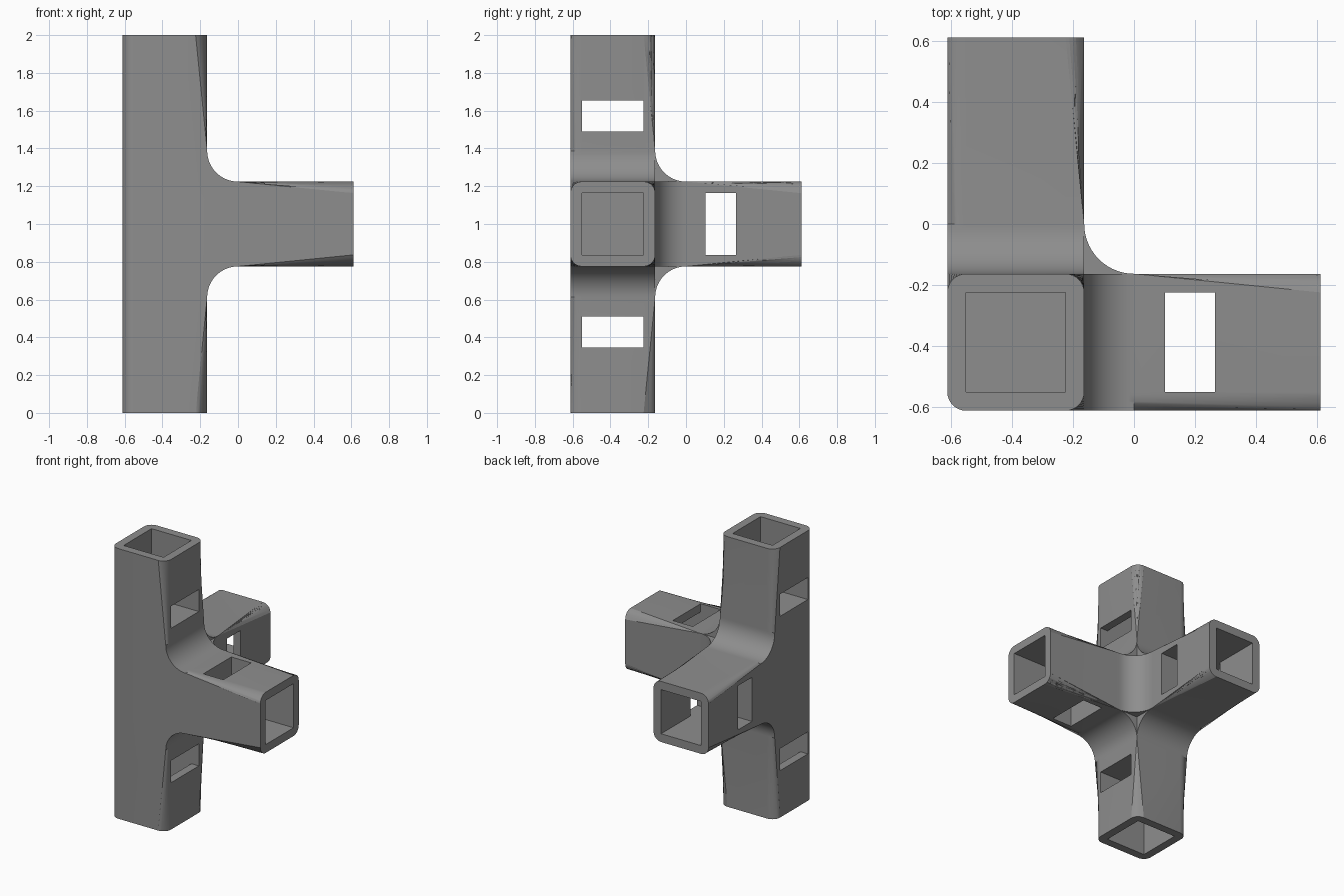
import bpy, bmesh, math
from mathutils import Vector

if "Cube" in bpy.data.objects:
    bpy.data.objects.remove(bpy.data.objects["Cube"])

# Connector laid out in small units: 98 tall, 22 wide tubes, scaled to 2 high
S = 2 / 98
W, WALL, R, LEG, ARM = 22, 3, 8, 98, 60
LO, HI = 38, 60            # height range of the side arms
BORE, SLOT = 25, 8

grey = bpy.data.materials.new("grey plastic")
grey.diffuse_color = (0.27, 0.27, 0.27, 1)
grey.use_nodes = True
grey.node_tree.nodes["Principled BSDF"].inputs["Base Color"].default_value = grey.diffuse_color


def place(x, y, z):
    return Vector(((x - ARM / 2) * S, (y - ARM / 2) * S, z * S))


def cove(cx, cy, a0, n=14):
    """Quarter arc of the inside fillet, swept clockwise from a0 degrees."""
    return [(cx + R * math.cos(math.radians(a0 - 90 * i / n)),
             cy + R * math.sin(math.radians(a0 - 90 * i / n))) for i in range(n + 1)]


def make_object(name, bm):
    bmesh.ops.recalc_face_normals(bm, faces=bm.faces)
    mesh = bpy.data.meshes.new(name)
    bm.to_mesh(mesh)
    bm.free()
    mesh.materials.append(grey)
    ob = bpy.data.objects.new(name, mesh)
    bpy.context.collection.objects.link(ob)
    return ob


def prism(name, outline, to3d, sharp, lo, hi):
    """Extrude an outline and round its long edges, leaving the tube ends sharp."""
    bm = bmesh.new()
    rings = [[bm.verts.new(place(*to3d(a, b, c))) for a, b in outline] for c in (lo, hi)]
    n = len(outline)
    for ring in rings:
        bm.faces.new(ring)
    for i in range(n):
        bm.faces.new((rings[0][i], rings[0][(i + 1) % n], rings[1][(i + 1) % n], rings[1][i]))
    edges = [bm.edges.get((r[i], r[(i + 1) % n])) for r in rings
             for i in range(n) if not sharp(outline[i], outline[(i + 1) % n])]
    bmesh.ops.bevel(bm, geom=edges, offset=WALL * S, segments=8, profile=0.5,
                    affect='EDGES', clamp_overlap=False)
    return make_object(name, bm)


def box(name, lo, hi):
    bm = bmesh.new()
    bmesh.ops.create_cube(bm, size=1)
    a, b = place(*lo), place(*hi)
    for v in bm.verts:
        v.co = Vector([(a[k] + b[k]) / 2 + v.co[k] * (b[k] - a[k]) for k in range(3)])
    return make_object(name, bm)


def combine(target, other, op):
    m = target.modifiers.new(op, 'BOOLEAN')
    m.operation, m.object, m.solver = op, other, 'MANIFOLD'
    bpy.context.view_layer.objects.active = target
    bpy.ops.object.modifier_apply(modifier=m.name)
    bpy.data.objects.remove(other, do_unlink=True)


# Upright with one side arm (used twice), and the flat elbow joining both arms
tee = ([(0, 0), (W, 0)] + cove(W + R, LO - R, 180) + [(ARM, LO), (ARM, HI)]
       + cove(W + R, HI + R, 270) + [(W, LEG), (0, LEG)])
elbow = ([(0, 12), (12, 0), (ARM, 0), (ARM, W)] + cove(W + R, W + R, 270)
         + [(W, ARM), (0, ARM)])


def tee_end(p, q):
    return (p[1] == q[1] and p[1] in (0, LEG)) or p[0] == q[0] == ARM


def elbow_end(p, q):
    return p[0] == q[0] == ARM or p[1] == q[1] == ARM or (p[0] + p[1] == q[0] + q[1] == 12)


body = prism("tube_connector", tee, lambda a, b, c: (a, c, b), tee_end, 0, W)
side = prism("side_tee", tee, lambda a, b, c: (c, a, b), tee_end, 0, W)
bend = prism("elbow", elbow, lambda a, b, c: (a, b, c), elbow_end, LO, HI)
combine(body, side, 'UNION')
combine(body, bend, 'UNION')

# Square sockets in the four tube ends, each with a slot across its inner end
i, o = WALL, W - WALL
zl, zh = LO + WALL, HI - WALL
cuts = [
    ((i, i, -1), (o, o, BORE)),
    ((i, i, LEG - BORE), (o, o, LEG + 1)),
    ((ARM - BORE, i, zl), (ARM + 1, o, zh)),
    ((i, ARM - BORE, zl), (o, ARM + 1, zh)),
    ((-1, i, BORE - SLOT), (W + 1, o, BORE)),
    ((-1, i, LEG - BORE), (W + 1, o, LEG - BORE + SLOT)),
    ((ARM - BORE, i, LO - 1), (ARM - BORE + SLOT, o, HI + 1)),
    ((-1, ARM - BORE, zl), (W + 1, ARM - BORE + SLOT, zh)),
]
for lo, hi in cuts:
    combine(body, box("cutter", lo, hi), 'DIFFERENCE')

# Tidy the joins and smooth the rounded parts
bm = bmesh.new()
bm.from_mesh(body.data)
bmesh.ops.remove_doubles(bm, verts=bm.verts, dist=0.0003)
bm.to_mesh(body.data)
bm.free()
bpy.ops.object.select_all(action='DESELECT')
body.select_set(True)
bpy.context.view_layer.objects.active = body
bpy.ops.object.shade_smooth_by_angle(angle=math.radians(30))
